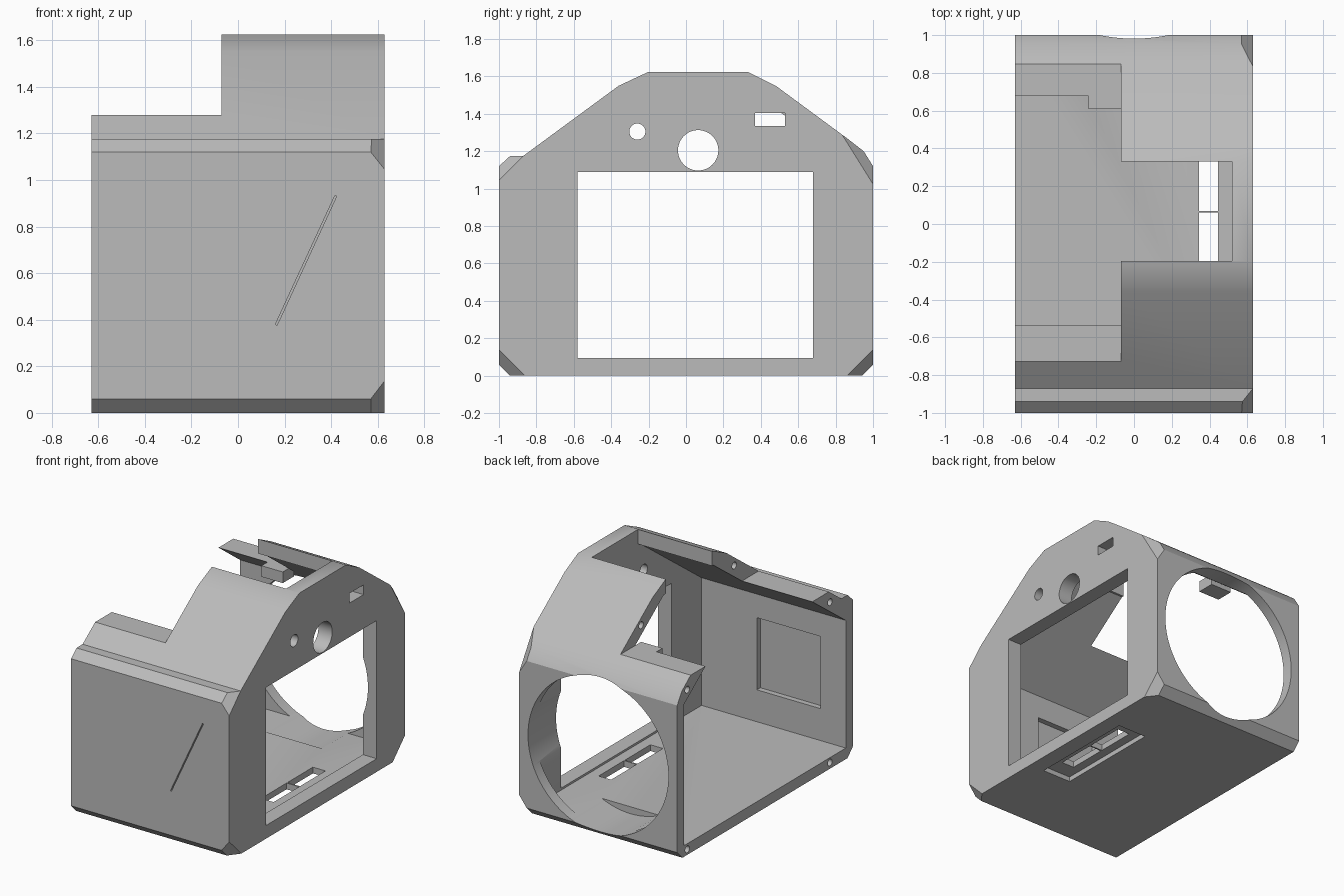
import bpy, bmesh
from math import pi
from mathutils import Vector, Matrix

if "Cube" in bpy.data.objects:
    bpy.data.objects.remove(bpy.data.objects["Cube"], do_unlink=True)

gray = bpy.data.materials.new("plain_gray")
gray.use_nodes = True
color = (0.5, 0.5, 0.5, 1)
gray.diffuse_color = color
gray.node_tree.nodes["Principled BSDF"].inputs["Base Color"].default_value = color


def make(name, bm):
    bmesh.ops.recalc_face_normals(bm, faces=bm.faces)
    mesh = bpy.data.meshes.new(name)
    bm.to_mesh(mesh)
    bm.free()
    mesh.materials.append(gray)
    obj = bpy.data.objects.new(name, mesh)
    bpy.context.collection.objects.link(obj)
    return obj


def prism(points, x0, x1):
    """Extrude a side profile of (y, z) points along x."""
    bm = bmesh.new()
    face = bm.faces.new([bm.verts.new((x0, y, z)) for y, z in points])
    ext = bmesh.ops.extrude_face_region(bm, geom=[face])
    verts = [v for v in ext["geom"] if isinstance(v, bmesh.types.BMVert)]
    bmesh.ops.translate(bm, vec=(x1 - x0, 0, 0), verts=verts)
    return bm


def box(x, y, z):
    return prism([(y[0], z[0]), (y[1], z[0]), (y[1], z[1]), (y[0], z[1])], *x)


def cylinder(center, radius, depth, axis, sides=32):
    bm = bmesh.new()
    turn = Matrix.Rotation(pi / 2, 4, "Y" if axis == "x" else "X")
    bmesh.ops.create_cone(bm, cap_ends=True, segments=sides, radius1=radius,
                          radius2=radius, depth=depth,
                          matrix=Matrix.Translation(center) @ turn)
    return bm


def groove(p, q):
    """Thin bar on the front face between two (x, z) points."""
    a, b = Vector((p[0], -1, p[1])), Vector((q[0], -1, q[1]))
    along = (b - a).normalized()
    side = Vector((along.z, 0, -along.x)) * 0.004
    bm = bmesh.new()
    bmesh.ops.create_cube(bm, size=1)
    for v in bm.verts:
        c = v.co.copy()
        v.co = (a if c.x < 0 else b) + along * c.x * 0.004 + side * c.z * 2
        v.co.y = -1 + c.y * 0.03
    return bm


def boolean(body, bm, operation="DIFFERENCE"):
    tool = make("cutter", bm)
    tool.hide_render = True
    mod = body.modifiers.new("cut", "BOOLEAN")
    mod.operation = operation
    mod.solver = "EXACT"
    mod.object = tool
    bpy.context.view_layer.objects.active = body
    bpy.ops.object.modifier_apply(modifier=mod.name)
    bpy.data.objects.remove(tool, do_unlink=True)


# Outer body with bevelled corners on the windowed side
outline = [(-0.94, 0), (0.94, 0), (1, 0.06), (1, 1.12), (0.95, 1.2), (0.86, 1.27),
           (0.48, 1.55), (0.33, 1.625), (-0.2, 1.625), (-0.36, 1.55),
           (-0.87, 1.175), (-0.94, 1.175), (-1, 1.12), (-1, 0.06)]
bm = prism(outline, -0.63, 0.63)
bmesh.ops.recalc_face_normals(bm, faces=bm.faces)
for point, normal in [((0.57, -1, 0.06), (1.3, -1, -1)), ((0.57, 1, 0.06), (1.3, 1, -1)),
                      ((0.57, -1, 1.12), (1.25, -1, 1)), ((0.57, 1, 1.12), (1.6, 1.6, 1))]:
    cut = bmesh.ops.bisect_plane(bm, geom=bm.verts[:] + bm.edges[:] + bm.faces[:],
                                 plane_co=point, plane_no=normal, clear_outer=True)
    edges = [e for e in bm.edges if e.is_boundary]
    bmesh.ops.holes_fill(bm, edges=edges)
housing = make("housing", bm)

# Hollow interior, open on one end
cavity = [(-0.92, 0.08), (0.92, 0.08), (0.92, 1.1), (0.354, 1.52),
          (-0.21, 1.52), (-0.92, 1.0)]
boolean(housing, prism(cavity, -0.8, 0.52))

# Small boss under the rear roof
boolean(housing, box((-0.24, -0.07), (0.61, 0.74), (1.2, 1.28)), "UNION")

# Lowered open end and long roof slot
boolean(housing, box((-0.8, -0.07), (-1.2, 1.2), (1.28, 1.8)))
boolean(housing, box((-0.2, 0.52), (-0.195, 0.33), (1.4, 1.8)))

# Windowed side: window, small port, two round holes
boolean(housing, box((0.45, 0.8), (-0.58, 0.68), (0.095, 1.09)))
boolean(housing, box((0.45, 0.8), (0.37, 0.53), (1.335, 1.405)))
boolean(housing, cylinder((0.6, -0.26, 1.305), 0.043, 0.4, "x"))
boolean(housing, cylinder((0.6, 0.065, 1.205), 0.108, 0.4, "x", 48))

# Fan opening through the back, biting into floor and side wall
boolean(housing, cylinder((0, 0.915, 0.59), 0.56, 0.57, "y", 96))

# Floor pocket and twin slots
boolean(housing, box((0.28, 0.51), (-0.35, 0.45), (-0.1, 0.035)))
for y in [(-0.23, 0.06), (0.07, 0.36)]:
    boolean(housing, box((0.345, 0.445), y, (-0.1, 0.2)))

# Recess inside the front wall
boolean(housing, box((-0.43, 0.08), (-0.96, -0.8), (0.31, 0.83)))

# Screw holes in the open rim and the roof edge
for x, y, z in [(-0.63, 0.885, 0.04), (-0.63, -0.74, 0.045), (-0.63, -0.74, 1.2),
                (-0.63, 0.885, 1.19), (-0.07, -0.45, 1.425), (-0.07, 0.61, 1.4)]:
    boolean(housing, cylinder((x, y, z), 0.025, 0.3, "x", 16))

# Engraved front lines: two level lines and four slanted hooks
paths = [[(-0.55, z + 0.05), (-0.54, z + 0.01), (-0.51, z), (0.51, z)] for z in (0.13, 1.0)]
paths += [[(-0.286 + s, 0.93), (-0.54 + s, 0.38), (-0.55 + s, 0.32),
           (-0.52 + s, 0.28), (-0.46 + s, 0.27)] for s in (0, 0.235, 0.47, 0.705)]
for path in paths:
    for p, q in zip(path, path[1:]):
        boolean(housing, groove(p, q))

housing.select_set(True)
bpy.context.view_layer.objects.active = housing
bpy.ops.object.shade_smooth_by_angle(angle=pi / 6)
